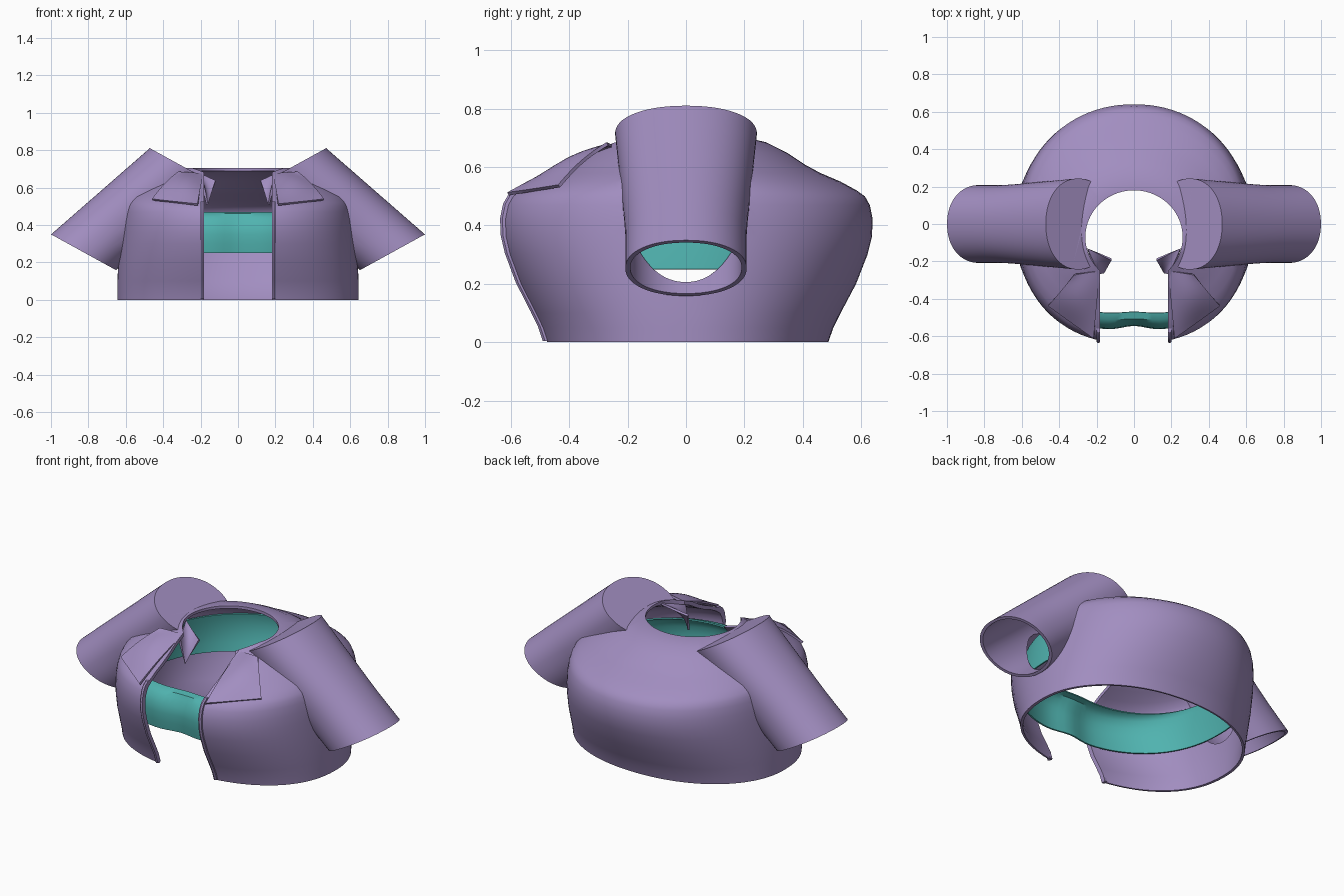
import bpy, bmesh
from math import sin, cos, pi, exp
from mathutils import Vector

if "Cube" in bpy.data.objects:
    bpy.data.objects.remove(bpy.data.objects["Cube"])


def material(name, rgb):
    m = bpy.data.materials.new(name)
    m.diffuse_color = (*rgb, 1)
    m.use_nodes = True
    m.node_tree.nodes["Principled BSDF"].inputs["Base Color"].default_value = m.diffuse_color
    return m


PURPLE = material("purple_cloth", (0.36, 0.27, 0.53))
TEAL = material("teal_cloth", (0.08, 0.45, 0.43))


def finish(ob, mat):
    ob.data.materials.clear()
    ob.data.materials.append(mat)
    bpy.ops.object.select_all(action='DESELECT')
    ob.select_set(True)
    bpy.context.view_layer.objects.active = ob
    bpy.ops.object.shade_smooth_by_angle(angle=0.6)


def loft(name, rings, caps=True):
    """Skin a list of closed rings of points."""
    bm = bmesh.new()
    vs = [[bm.verts.new(p) for p in r] for r in rings]
    n = len(rings[0])
    for a, b in zip(vs, vs[1:]):
        for i in range(n):
            j = (i + 1) % n
            bm.faces.new((a[i], a[j], b[j], b[i]))
    if caps:
        bm.faces.new(vs[0][::-1])
        bm.faces.new(vs[-1])
    bmesh.ops.recalc_face_normals(bm, faces=bm.faces)
    me = bpy.data.meshes.new(name)
    bm.to_mesh(me)
    bm.free()
    ob = bpy.data.objects.new(name, me)
    bpy.context.collection.objects.link(ob)
    return ob


def apply_mod(ob, kind, **kw):
    m = ob.modifiers.new(kind.lower(), kind)
    for k, v in kw.items():
        setattr(m, k, v)
    bpy.context.view_layer.objects.active = ob
    bpy.ops.object.modifier_apply(modifier=m.name)


def boolean(ob, other, op):
    apply_mod(ob, 'BOOLEAN', object=other, operation=op, solver='EXACT')
    bpy.data.objects.remove(other)


# Body profile: z, half width, half depth, y centre
PROFILE = [(0, .645, .488, 0), (.05, .645, .505, 0), (.1, .645, .53, 0),
           (.2, .64, .583, 0), (.3, .632, .622, 0), (.36, .626, .637, 0),
           (.42, .62, .64, 0), (.47, .612, .63, 0), (.5, .605, .613, 0),
           (.52, .597, .585, 0), (.55, .575, .53, 0), (.58, .53, .46, 0),
           (.61, .48, .405, 0), (.65, .41, .345, 0), (.685, .34, .275, 0),
           (.705, .28, .22, -.03)]
N = 96
ANG = [2 * pi * i / N for i in range(N)]


def squircle(a, e):
    """Unit point on a slightly squared circle."""
    f = (abs(cos(a)) ** e + abs(sin(a)) ** e) ** (-1 / e)
    return f * cos(a), f * sin(a)


def body_xy(a, rx, ry):
    x, y = squircle(a, 2.3 if sin(a) < 0 else 2.1)
    return rx * x, ry * y


def body(name, off):
    rings = []
    for z, rx, ry, cy in PROFILE:
        zz = z - off * .9 if z > .45 else z
        if z == 0 and off:
            zz = -.05
        pts = [body_xy(a, rx - off, ry - off) for a in ANG]
        rings.append([(x, y + cy, zz) for x, y in pts])
    return loft(name, rings)


# Sleeve: straight tube from a flat shoulder cap down to the cuff
def sleeve(name, side, off):
    top, cuff = Vector((.298, 0, .715)), Vector((.826, 0, .254))
    axis = (cuff - top).normalized()
    u = Vector((.876, 0, .482))
    if off:
        top = top + axis * off
        cuff = cuff + axis * .1
    rings = []
    for k in range(9):
        t = k / 8
        c = top.lerp(cuff, t)
        ry = .243 - .035 * min(1, t * 1.4) - off
        ring = []
        for i in range(64):
            ca, sa = squircle(2 * pi * i / 64, 2.15)
            p = c + u * ((.198 - off) * ca) + Vector((0, ry * sa, 0))
            ring.append((p.x * side, p.y, p.z))
        rings.append(ring)
    return loft(name, rings)


# Jacket shell: outer forms joined, inner forms and openings removed
jacket = body("jacket_shell", 0)
for s in (1, -1):
    boolean(jacket, sleeve("sleeve_outer", s, 0), 'UNION')
boolean(jacket, body("body_inner", .017), 'DIFFERENCE')
for s in (1, -1):
    boolean(jacket, sleeve("sleeve_inner", s, .017), 'DIFFERENCE')
neck = loft("neck_cutter", [[(.26 * cos(a), -.07 + .25 * sin(a), z) for a in ANG]
                            for z in (.56, 1.0)])
boolean(jacket, neck, 'DIFFERENCE')
slot = loft("front_cutter", [[(-.183, -1, z), (.183, -1, z), (.183, -.1, z), (-.183, -.1, z)]
                             for z in (-.2, 1.0)])
boolean(jacket, slot, 'DIFFERENCE')
finish(jacket, PURPLE)


# Lapels and collar flaps: slightly domed four-cornered patches
def patch(name, corners, bulge, side, thick=.012, n=10):
    a, b, c, d = [Vector(p) for p in corners]
    nrm = (c - a).cross(d - b).normalized()
    if nrm.z < 0:
        nrm = -nrm
    bm = bmesh.new()
    g = []
    for i in range(n + 1):
        for j in range(n + 1):
            u, v = i / n, j / n
            p = a.lerp(b, u).lerp(d.lerp(c, u), v)
            p = p + nrm * bulge * (.35 + .65 * sin(pi * u)) * sin(pi * v)
            g.append(bm.verts.new((p.x * side, p.y, p.z)))
    for i in range(n):
        for j in range(n):
            k = i * (n + 1) + j
            bm.faces.new((g[k], g[k + 1], g[k + n + 2], g[k + n + 1]))
    bmesh.ops.recalc_face_normals(bm, faces=bm.faces)
    me = bpy.data.meshes.new(name)
    bm.to_mesh(me)
    bm.free()
    ob = bpy.data.objects.new(name, me)
    bpy.context.collection.objects.link(ob)
    apply_mod(ob, 'SOLIDIFY', thickness=thick, offset=0)
    finish(ob, PURPLE)


for s, tag in ((1, "right"), (-1, "left")):
    patch("lapel_" + tag, [(.185, -.25, .67), (.32, -.27, .68),
                           (.458, -.435, .535), (.215, -.61, .508)], .03, s)
    patch("collar_flap_" + tag, [(.25, -.13, .69), (.12, -.19, .635),
                                 (.165, -.26, .51), (.195, -.27, .65)], 0, s)
    # Raised trim along the front edge
    rings = []
    for z, rx, ry, cy in PROFILE[:10]:
        y = -ry * (1 - (.19 / rx) ** 2.3) ** (1 / 2.3)
        rings.append([(s * px, y + dy, z + .004) for px, dy in
                      ((.183, .014), (.183, -.012), (.192, -.016), (.2, -.008), (.2, .014))])
    finish(loft("front_trim_" + tag, rings), PURPLE)

# Teal band: inner loop that dips in a little at the front opening
rings = []
for z, rx, ry, off in [(.25, .635, .604, .04), (.3, .63, .622, .05), (.35, .623, .635, .06),
                       (.4, .616, .64, .07), (.44, .61, .637, .09), (.462, .607, .632, .115),
                       (.47, .606, .63, .15)]:
    ring = []
    for a in ANG:
        front = max(0, -sin(a)) ** 2
        o = .024 + (off - .024) * front
        x, y = body_xy(a, rx - o, ry - o)
        if y < 0:
            y += (.03 if z < .46 else .01) * exp(-(x / .1) ** 2)
        ring.append((x, y, z))
    rings.append(ring)
band = loft("inner_band", rings, caps=False)
apply_mod(band, 'SOLIDIFY', thickness=.008, offset=-1)
finish(band, TEAL)
